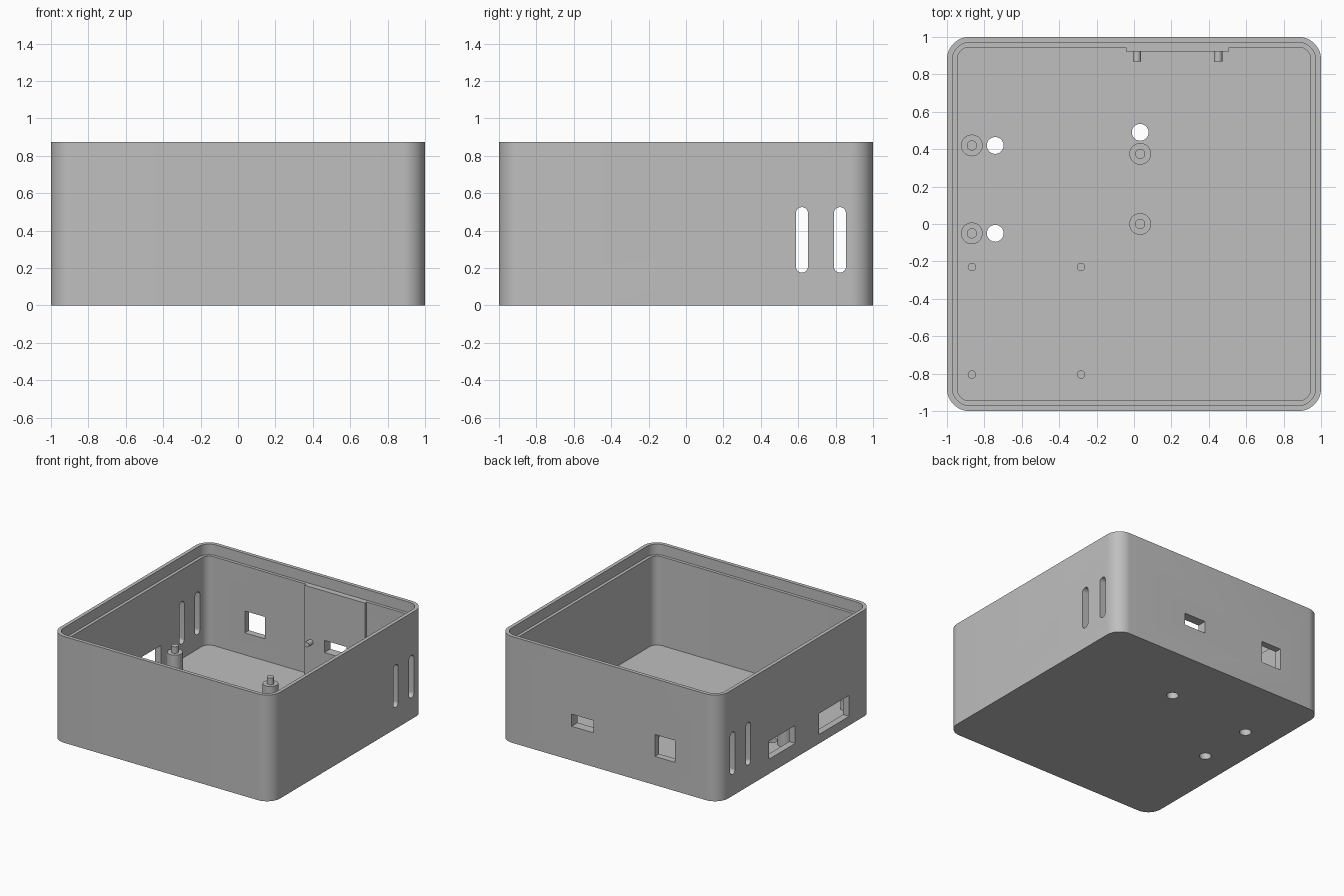
import bpy, bmesh, math
from mathutils import Matrix, Vector

if "Cube" in bpy.data.objects:
    bpy.data.objects.remove(bpy.data.objects["Cube"], do_unlink=True)

HEIGHT, FLOOR, LEDGE = 0.873, 0.055, 0.785
WALL, LIP, RADIUS = 0.055, 0.03, 0.12

grey = bpy.data.materials.new("Matte grey plastic")
grey.use_nodes = True
grey.diffuse_color = (0.52, 0.52, 0.52, 1)
grey.node_tree.nodes["Principled BSDF"].inputs["Base Color"].default_value = grey.diffuse_color


def make_object(name, bm):
    bmesh.ops.recalc_face_normals(bm, faces=bm.faces)
    mesh = bpy.data.meshes.new(name)
    bm.to_mesh(mesh)
    bm.free()
    mesh.materials.append(grey)
    obj = bpy.data.objects.new(name, mesh)
    bpy.context.collection.objects.link(obj)
    return obj


def rounded_prism(name, w, h, r, depth, matrix, steps=12):
    """Rounded rectangle w by h, extruded from 0 to depth along local z."""
    bm = bmesh.new()
    verts = []
    for k, (sx, sy) in enumerate([(1, 1), (-1, 1), (-1, -1), (1, -1)]):
        for i in range(steps + 1):
            a = math.pi / 2 * (k + i / steps)
            verts.append(bm.verts.new((sx * (w / 2 - r) + r * math.cos(a),
                                       sy * (h / 2 - r) + r * math.sin(a), 0)))
    bmesh.ops.remove_doubles(bm, verts=verts, dist=1e-5)
    face = bm.faces.new([v for v in verts if v.is_valid])
    top = bmesh.ops.extrude_face_region(bm, geom=[face])["geom"]
    bmesh.ops.translate(bm, vec=(0, 0, depth),
                        verts=[g for g in top if isinstance(g, bmesh.types.BMVert)])
    bmesh.ops.transform(bm, matrix=matrix, verts=bm.verts)
    return make_object(name, bm)


def box(name, lo, hi):
    lo, hi = Vector(lo), Vector(hi)
    bm = bmesh.new()
    bmesh.ops.create_cube(bm, size=1, matrix=Matrix.Translation((lo + hi) / 2)
                          @ Matrix.Diagonal((*(hi - lo), 1)))
    return make_object(name, bm)


def cylinder(name, x, y, r, z0, z1):
    bm = bmesh.new()
    bmesh.ops.create_cone(bm, cap_ends=True, segments=32, radius1=r, radius2=r, depth=z1 - z0,
                          matrix=Matrix.Translation((x, y, (z0 + z1) / 2)))
    return make_object(name, bm)


def cut(target, cutter, keep=False):
    cutter.hide_render = True
    mod = target.modifiers.new("cut", "BOOLEAN")
    mod.operation, mod.solver, mod.object = "DIFFERENCE", "EXACT", cutter
    bpy.context.view_layer.objects.active = target
    bpy.ops.object.modifier_apply(modifier=mod.name)
    if not keep:
        bpy.data.objects.remove(cutter, do_unlink=True)


def lift(z):
    return Matrix.Translation((0, 0, z))


# Open case with a stepped rim
case = rounded_prism("case_shell", 2, 2, RADIUS, HEIGHT, lift(0))
parts = [case]
for inset, z in [(WALL, FLOOR), (LIP, LEDGE)]:
    side = 2 - 2 * inset
    cut(case, rounded_prism("cavity_cutter", side, side, RADIUS - inset, 1, lift(z)))

# Vent slots through both side walls
for y in (0.62, 0.823):
    turn = Matrix.Translation((-1.5, y, 0.35)) @ Matrix.Rotation(math.pi / 2, 4, "Y")
    cut(case, rounded_prism("slot_cutter", 0.35, 0.064, 0.0319, 3, turn))

# Windows in the right wall and back wall
cut(case, box("side_window_cutter", (-1.2, 0.01, 0.12), (-0.9, 0.35, 0.267)))
cut(case, box("side_window_cutter", (-1.2, -0.69, 0.075), (-0.9, -0.3, 0.247)))
cut(case, box("back_window_cutter", (-0.6, 0.9, 0.235), (-0.418, 1.2, 0.415)))

# Mounting plate on the back wall, sharing its port
plate = box("back_plate", (-0.043, 0.922, FLOOR), (0.507, 1 - WALL, LEDGE))
parts.append(plate)
port = box("port_cutter", (0.14, 0.8, 0.28), (0.34, 1.2, 0.38))
cut(plate, port, keep=True)
cut(case, port)

# Floor holes
for x, y in [(-0.742, 0.42), (-0.742, -0.05), (0.033, 0.49)]:
    cut(case, cylinder("hole_cutter", x, y, 0.045, -0.2, 0.2))

# Stepped standoffs
for x, y in [(-0.867, 0.42), (-0.867, -0.05), (0.033, 0.375), (0.033, 0)]:
    parts.append(cylinder("standoff", x, y, 0.058, FLOOR, 0.208))
    parts.append(cylinder("standoff_pin", x, y, 0.027, 0.208, 0.262))

# Small locating pins
for x in (-0.867, -0.283):
    for y in (-0.23, -0.805):
        parts.append(cylinder("locating_pin", x, y, 0.022, FLOOR, 0.132))

# Pegs on the plate, either side of the port
for x in (0.0155, 0.45):
    peg = cylinder("plate_peg", 0, 0, 0.022, 0, 0.054)
    peg.data.transform(Matrix.Translation((x, 0.922, 0.333)) @ Matrix.Rotation(math.pi / 2, 4, "X"))
    parts.append(peg)

# Smooth curved walls, crisp edges
bpy.ops.object.select_all(action="DESELECT")
for obj in parts:
    obj.select_set(True)
bpy.context.view_layer.objects.active = case
bpy.ops.object.shade_smooth_by_angle(angle=math.radians(30))
